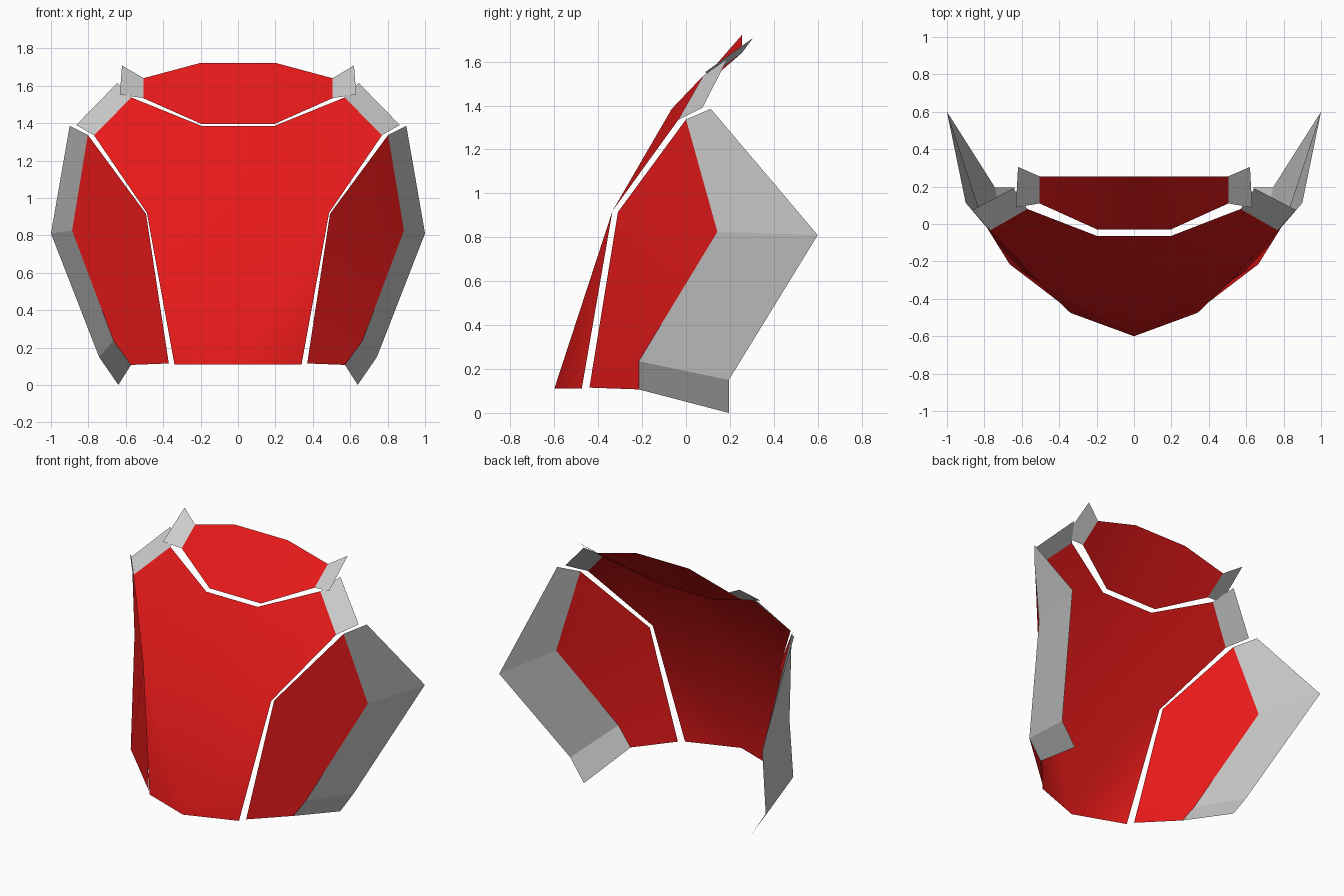
import bpy

if "Cube" in bpy.data.objects:
    bpy.data.objects.remove(bpy.data.objects["Cube"])

red = bpy.data.materials.new("red")
red.diffuse_color = (0.8, 0.01, 0.01, 1)
red.use_nodes = True
red.node_tree.nodes["Principled BSDF"].inputs["Base Color"].default_value = red.diffuse_color


def panel(name, pts, faces, mat=None, smooth=False):
    """Sheet built on the +x half and mirrored across x = 0."""
    keys = list(pts)
    me = bpy.data.meshes.new(name)
    me.from_pydata([pts[k] for k in keys], [],
                   [[keys.index(k) for k in f] for f in faces])
    if mat:
        me.materials.append(mat)
    if smooth:
        me.shade_smooth()
    ob = bpy.data.objects.new(name, me)
    bpy.context.collection.objects.link(ob)
    mod = ob.modifiers.new("mirror", 'MIRROR')
    mod.use_clip = True
    mod.merge_threshold = 0.002
    return ob


# Large front plate: pointed lower edge flattening towards the top
front = {
    'a': (0, -0.6, 0.11), 'b': (0.34, -0.475, 0.11),
    'c': (0.487, -0.335, 0.92), 'd': (0, -0.335, 0.92),
    'e': (0.77, -0.035, 1.335), 'f': (0.57, 0.08, 1.537),
    'g': (0.195, -0.065, 1.385), 'h': (0, -0.065, 1.385),
}
panel("front_plate", front, ["abc", "acd", "dcgh", "cefg"], red, True)

# Grey flange on the shoulder edge of the front plate
shoulder = {
    'a': front['e'], 'b': (0.865, 0.075, 1.39),
    'c': (0.645, 0.19, 1.615), 'd': front['f'],
}
panel("shoulder_flange", shoulder, ["abcd"])

# Upper plate
upper = {
    'a': (0, -0.03, 1.395), 'b': (0.195, -0.03, 1.395),
    'c': (0.505, 0.11, 1.533), 'd': (0.505, 0.255, 1.64),
    'e': (0.2, 0.255, 1.722), 'f': (0, 0.255, 1.722),
}
panel("upper_plate", upper, ["abef", "bcde"], red, True)

# Grey flange at the ends of the upper plate
collar = {
    'a': upper['c'], 'b': (0.632, 0.088, 1.553),
    'c': (0.62, 0.305, 1.708), 'd': upper['d'],
}
panel("upper_flange", collar, ["abcd"])

# Side plates
side = {
    'a': (0.37, -0.44, 0.115), 'b': (0.572, -0.215, 0.107),
    'c': (0.665, -0.215, 0.235), 'd': (0.887, 0.143, 0.825),
    'e': (0.803, 0.0, 1.337), 'f': (0.492, -0.31, 0.915),
}
panel("side_plate", side, ["abcf", "fcde"], red, True)

# Grey flange wrapping the rear edge of each side plate
wing = {k: side[k] for k in "bcde"}
wing.update({
    'g': (0.9, 0.113, 1.385), 'h': (1.0, 0.6, 0.81),
    'i': (0.743, 0.195, 0.15), 'j': (0.64, 0.195, 0.0),
})
panel("side_flange", wing, ["edhg", "cihd", "bjic"])
